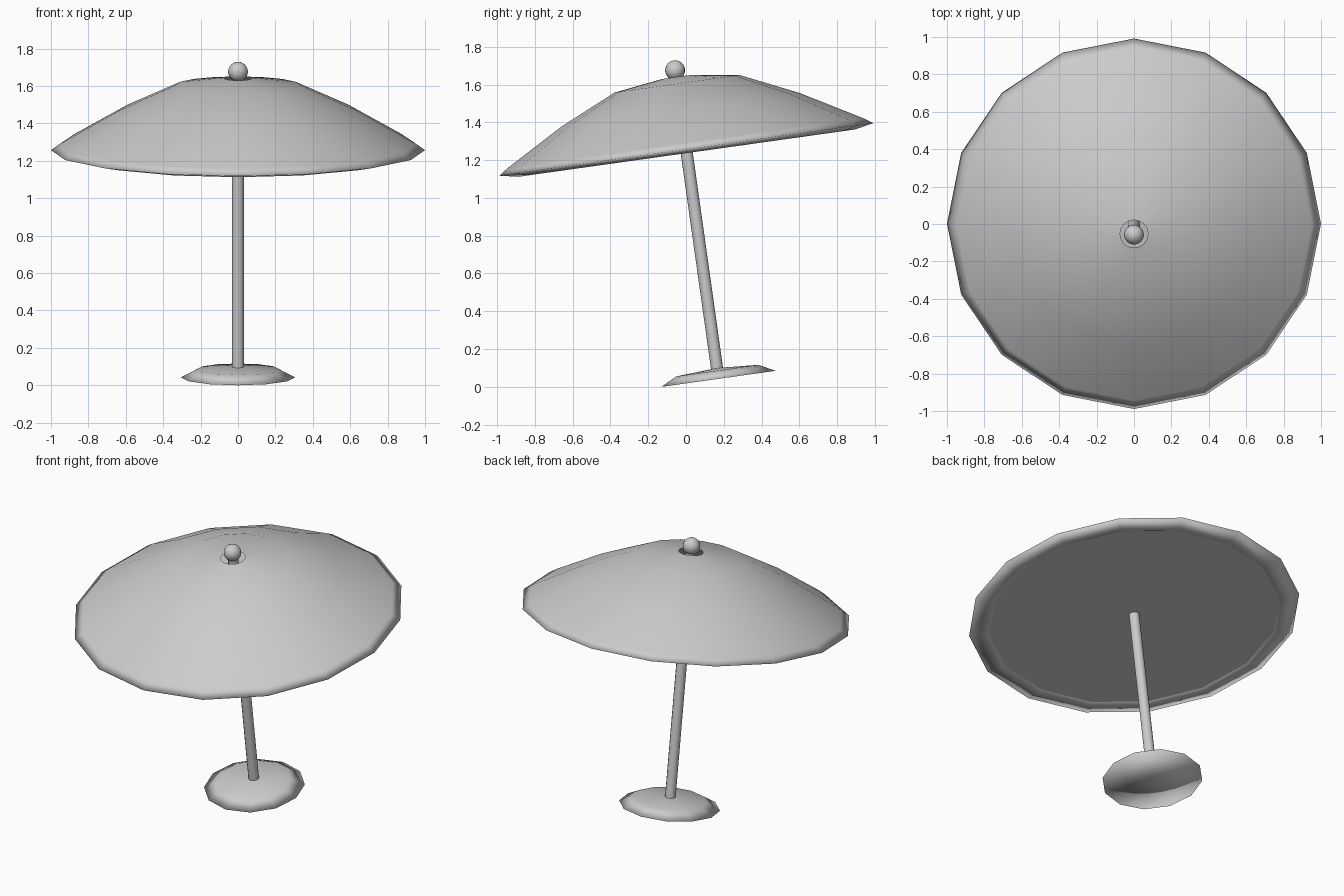
import bpy, bmesh, math
from mathutils import Matrix

cube = bpy.data.objects.get("Cube")
if cube:
    bpy.data.objects.remove(cube, do_unlink=True)

# One plain grey for every part
grey = bpy.data.materials.new("light_grey")
grey.use_nodes = True
grey.diffuse_color = (0.6, 0.6, 0.6, 1)
grey.node_tree.nodes["Principled BSDF"].inputs["Base Color"].default_value = (0.6, 0.6, 0.6, 1)

# The whole parasol leans towards the front about its base
LEAN = Matrix.Translation((0, 0.172, 0.042)) @ Matrix.Rotation(math.radians(8), 4, 'X')
RIM = 1.227  # height of the canopy rim along the pole


def finish(name, bm, smooth=True):
    bmesh.ops.recalc_face_normals(bm, faces=bm.faces)
    mesh = bpy.data.meshes.new(name)
    for face in bm.faces:
        face.smooth = smooth
    bm.to_mesh(mesh)
    bm.free()
    mesh.materials.append(grey)
    obj = bpy.data.objects.new(name, mesh)
    bpy.context.collection.objects.link(obj)
    obj.matrix_world = LEAN
    return obj


def lathe(name, profile, sides, lift=0.0, sharp=None):
    """Turn (radius, height) points round the pole axis."""
    bm = bmesh.new()
    rings = []
    for r, h in profile:
        count = sides if r > 0 else 1
        rings.append([bm.verts.new((r * math.cos(math.tau * i / sides),
                                    r * math.sin(math.tau * i / sides), h + lift))
                      for i in range(count)])
    for a, b in zip(rings, rings[1:]):
        for i in range(sides):
            j = (i + 1) % sides
            corners = [a[i % len(a)], a[j % len(a)], b[j % len(b)], b[i % len(b)]]
            bm.faces.new(list(dict.fromkeys(corners)))
    if sharp is not None:
        ring = set(rings[sharp])
        for edge in bm.edges:
            if set(edge.verts) <= ring:
                edge.smooth = False
    return finish(name, bm)


# Canopy: open collar at the top, domed cover, thin rim and a closed underside
lathe("canopy", [(0.075, 0.387), (0.334, 0.351), (0.637, 0.212), (0.95, 0.034),
                 (1.0, 0.0), (0.9, -0.02), (0.88, -0.01), (0, 0)], 16, RIM, sharp=6)

# Base: low domed disc with a flat bottom
lathe("base", [(0, 0.058), (0.22, 0.044), (0.305, 0), (0, 0)], 12)

# Pole: runs from the base up through the canopy into the finial
lathe("pole", [(0.032, 0.04), (0.032, 1.62)], 12)

# Finial: ball on top of the pole
ball = bmesh.new()
bmesh.ops.create_uvsphere(ball, u_segments=16, v_segments=10, radius=0.053,
                          matrix=Matrix.Translation((0, 0, 1.65)))
finish("finial", ball)
